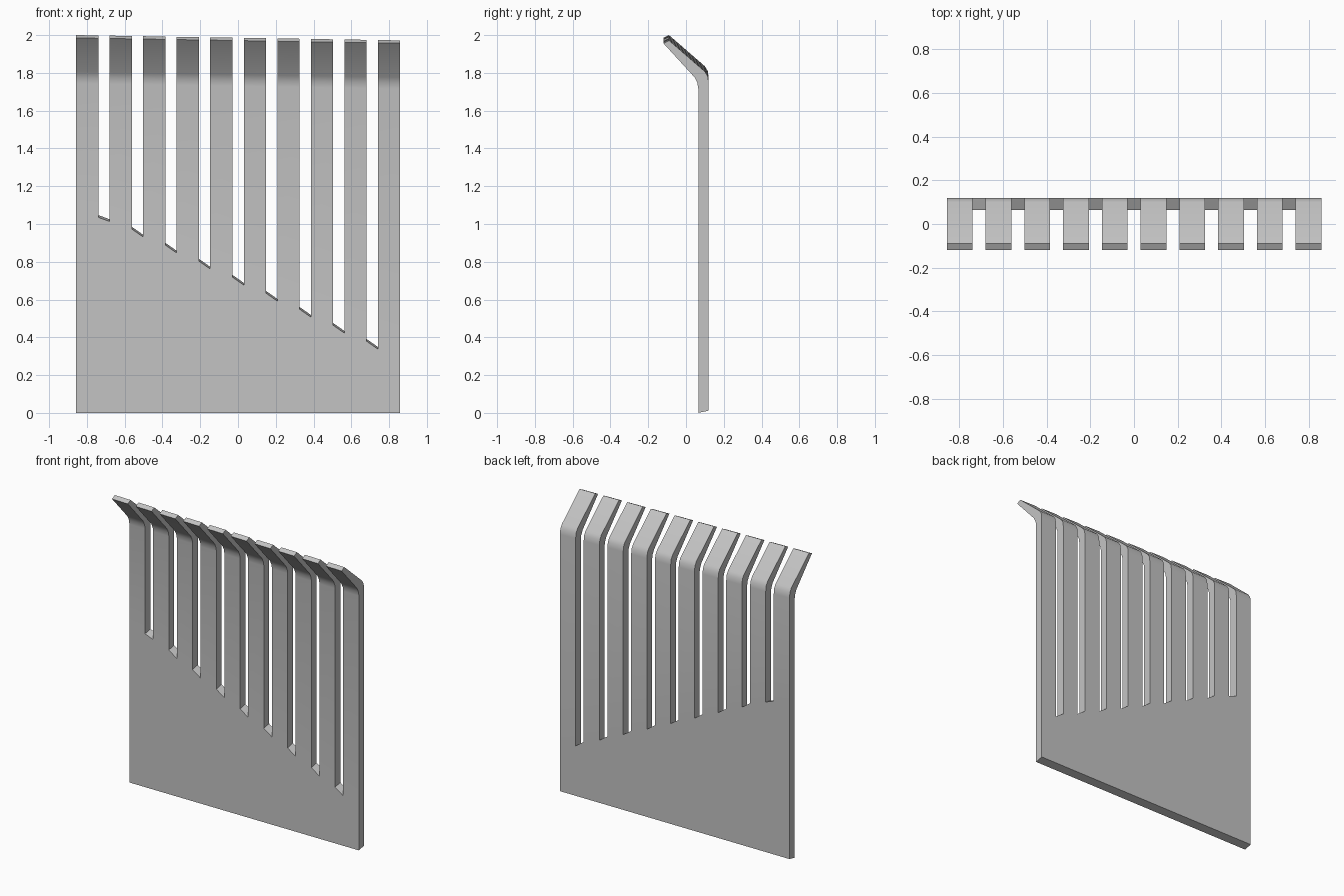
import bpy, bmesh, math

if "Cube" in bpy.data.objects:
    bpy.data.objects.remove(bpy.data.objects["Cube"])

X0, TINE, GAP, COUNT = -0.857, 0.1175, 0.06, 10
WIDTH = COUNT * TINE + (COUNT - 1) * GAP
FRONT, BACK, TILT = 0.065, 0.12, 0.012

# Bent upper profile: (front y, front z), (back y, back z)
BEND = [((0.065, 1.745), (0.12, 1.775)),
        ((0.060, 1.775), (0.115, 1.810)),
        ((0.045, 1.805), (0.100, 1.835)),
        ((-0.12, 1.985), (-0.09, 2.000))]

bm = bmesh.new()


def face(*pts):
    bm.faces.new([bm.verts.new(p) for p in pts])


def pair(x, z):
    """Front and back point of the flat sheet at one height."""
    return (x, FRONT, z), (x, BACK, z + TILT)


def bend_rows(x):
    drop = 0.028 * (x - X0) / WIDTH
    return [((x, f[0], f[1] - drop), (x, b[0], b[1] - drop)) for f, b in BEND]


def slot_floor(i):
    """Left and right floor heights of slot i."""
    if i == 0:
        return 1.035, 1.013
    z = 0.973 - 0.0848 * (i - 1)
    return z, z - 0.042


def walls(left, right):
    """Front and back faces between two columns of point pairs."""
    for (lf0, lb0), (rf0, rb0), (lf1, lb1), (rf1, rb1) in zip(left, right, left[1:], right[1:]):
        face(lf0, rf0, rf1, lf1)
        face(rb0, lb0, lb1, rb1)


def cap(l, r):
    face(l[0], r[0], r[1], l[1])


def side(col):
    for (f0, b0), (f1, b1) in zip(col, col[1:]):
        face(f0, f1, b1, b0)


for i in range(COUNT):
    a = X0 + i * (TINE + GAP)
    b = a + TINE
    zl = slot_floor(i - 1)[1] if i else 1.05
    zr = slot_floor(i)[0] if i < COUNT - 1 else 0.30
    left = [pair(a, 0), pair(a, zl)] + bend_rows(a)
    right = [pair(b, 0), pair(b, zr)] + bend_rows(b)
    # Tine with the sheet below it
    walls(left, right)
    cap(left[0], right[0])
    cap(left[-1], right[-1])
    side(left if i == 0 else left[1:])
    side(right if i == COUNT - 1 else right[1:])
    # Sheet below the slot
    if i < COUNT - 1:
        c = b + GAP
        z1, z2 = slot_floor(i)
        l, r = [pair(b, 0), pair(b, z1)], [pair(c, 0), pair(c, z2)]
        walls(l, r)
        cap(l[0], r[0])
        cap(l[1], r[1])

bmesh.ops.remove_doubles(bm, verts=bm.verts[:], dist=0.0005)
bmesh.ops.recalc_face_normals(bm, faces=bm.faces[:])
mesh = bpy.data.meshes.new("slotted_plate")
bm.to_mesh(mesh)
bm.free()

grey = bpy.data.materials.new("light grey")
grey.diffuse_color = (0.55, 0.55, 0.55, 1)
grey.use_nodes = True
grey.node_tree.nodes["Principled BSDF"].inputs["Base Color"].default_value = grey.diffuse_color
mesh.materials.append(grey)

plate = bpy.data.objects.new("slotted_plate", mesh)
bpy.context.collection.objects.link(plate)
bpy.context.view_layer.objects.active = plate
plate.select_set(True)
bpy.ops.object.shade_smooth_by_angle(angle=math.radians(30))
